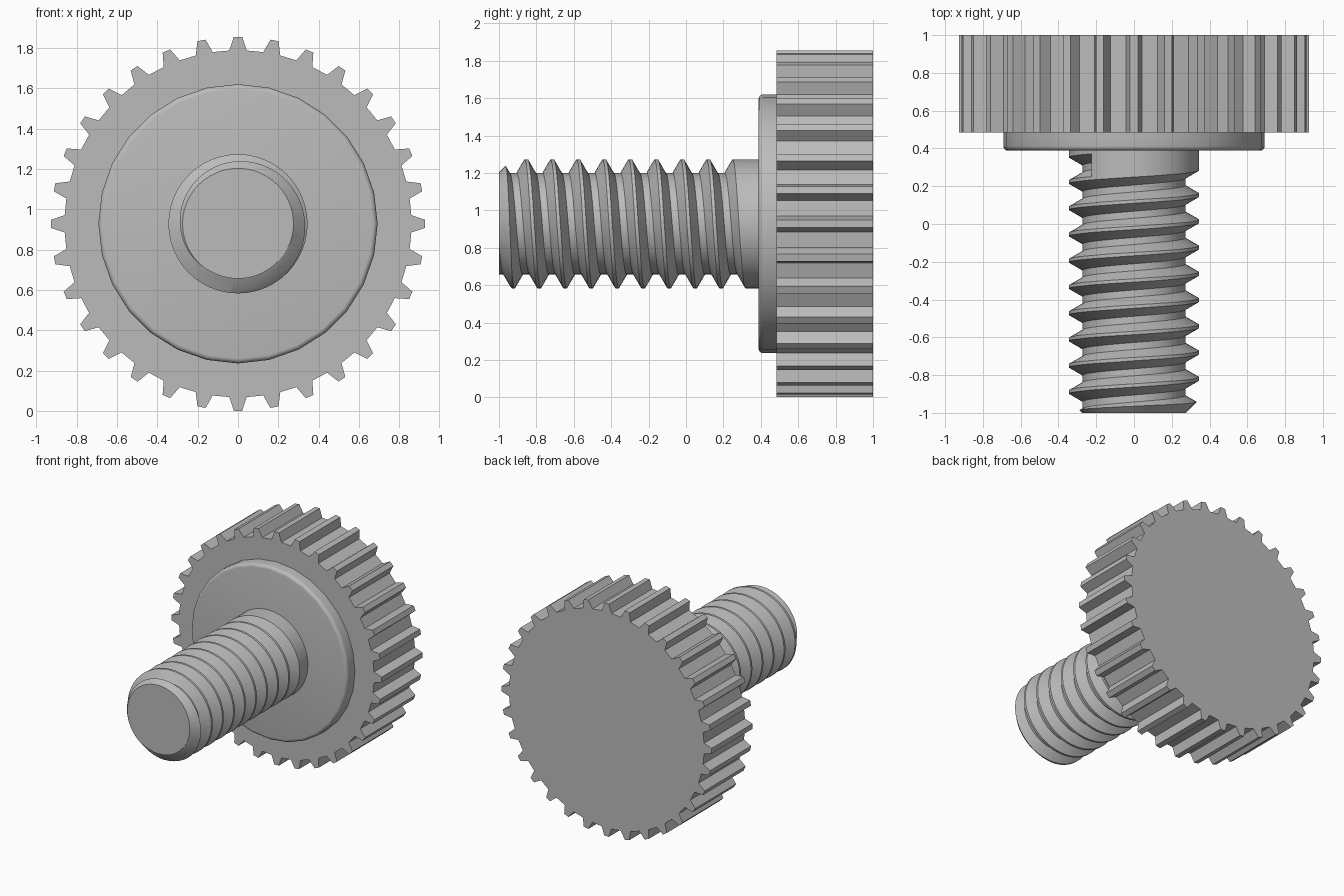
import bpy, bmesh, math

if "Cube" in bpy.data.objects:
    bpy.data.objects.remove(bpy.data.objects["Cube"], do_unlink=True)

AXIS_Z = 0.928                       # height of the screw axis
MAJOR, MINOR = 0.345, 0.272          # thread radii
PITCH = 0.139

grey = bpy.data.materials.new("plain grey")
grey.use_nodes = True
grey.diffuse_color = (0.5, 0.5, 0.5, 1)
grey.node_tree.nodes["Principled BSDF"].inputs["Base Color"].default_value = (0.5, 0.5, 0.5, 1)


def polar(r, a, y):
    """Point at radius r, angle a clockwise from the top, depth y."""
    return (r * math.sin(a), y, AXIS_Z + r * math.cos(a))


def loft(name, rings, closed_rings=True):
    """Skin matching rings of points and cap both ends."""
    bm = bmesh.new()
    rows = [[bm.verts.new(p) for p in ring] for ring in rings]
    n = len(rows[0])
    for a, b in zip(rows, rows[1:]):
        for i in range(n):
            j = (i + 1) % n
            bm.faces.new((a[i], a[j], b[j], b[i]))
    bm.faces.new(rows[0])
    bm.faces.new(rows[-1])
    bmesh.ops.recalc_face_normals(bm, faces=bm.faces)
    mesh = bpy.data.meshes.new(name)
    bm.to_mesh(mesh)
    bm.free()
    mesh.materials.append(grey)
    obj = bpy.data.objects.new(name, mesh)
    bpy.context.collection.objects.link(obj)
    return obj


def lathe(name, profile, sides):
    return loft(name, [[polar(r, math.tau * i / sides, y) for i in range(sides)]
                       for r, y in profile])


def select_only(obj):
    bpy.ops.object.select_all(action="DESELECT")
    obj.select_set(True)
    bpy.context.view_layer.objects.active = obj


def smooth(obj):
    select_only(obj)
    bpy.ops.object.shade_smooth_by_angle(angle=math.radians(25))


# Toothed head: trapezoid teeth around a flat disc
TEETH = 32
outline = []
for t in range(TEETH):
    mid = math.tau * t / TEETH
    outline += [(0.86, mid - 0.05), (0.927, mid - 0.022),
                (0.927, mid + 0.022), (0.86, mid + 0.05)]
loft("toothed_head", [[polar(r, a, y) for r, a in outline] for y in (0.485, 1.0)])

# Collar with a rounded front rim
FILLET = 0.025
rim = [(0.692 - FILLET * (1 - math.sin(a)), 0.388 + FILLET * (1 - math.cos(a)))
       for a in (math.pi / 2 * i / 4 for i in range(5))]
smooth(lathe("collar", rim + [(0.692, 0.5)], 28))

# Shaft with a chamfered tip
shaft = lathe("threaded_shaft", [(0.275, -1), (MAJOR, -0.93), (MAJOR, 0.41)], 48)

# Helical groove cutter, ending abruptly near the collar
ROOT, OUTER = 0.0185, 0.353
FLARE = ROOT + (OUTER - MINOR) * math.tan(math.radians(30))
section = [(MINOR, -ROOT), (OUTER, -FLARE), (OUTER, FLARE), (MINOR, ROOT)]
STEPS, TURNS = 48, 11
end = math.radians(319)
rings = []
for s in range(STEPS * TURNS + 1):
    a = end - math.tau * s / STEPS
    y = 0.188 + PITCH * a / math.tau
    rings.append([polar(r, a, y + dy) for r, dy in section])
cutter = loft("groove_cutter", rings)
cutter.hide_render = True

groove = shaft.modifiers.new("groove", "BOOLEAN")
groove.operation = "DIFFERENCE"
groove.solver = "EXACT"
groove.object = cutter
select_only(shaft)
bpy.ops.object.modifier_apply(modifier=groove.name)
bpy.data.objects.remove(cutter, do_unlink=True)
smooth(shaft)
